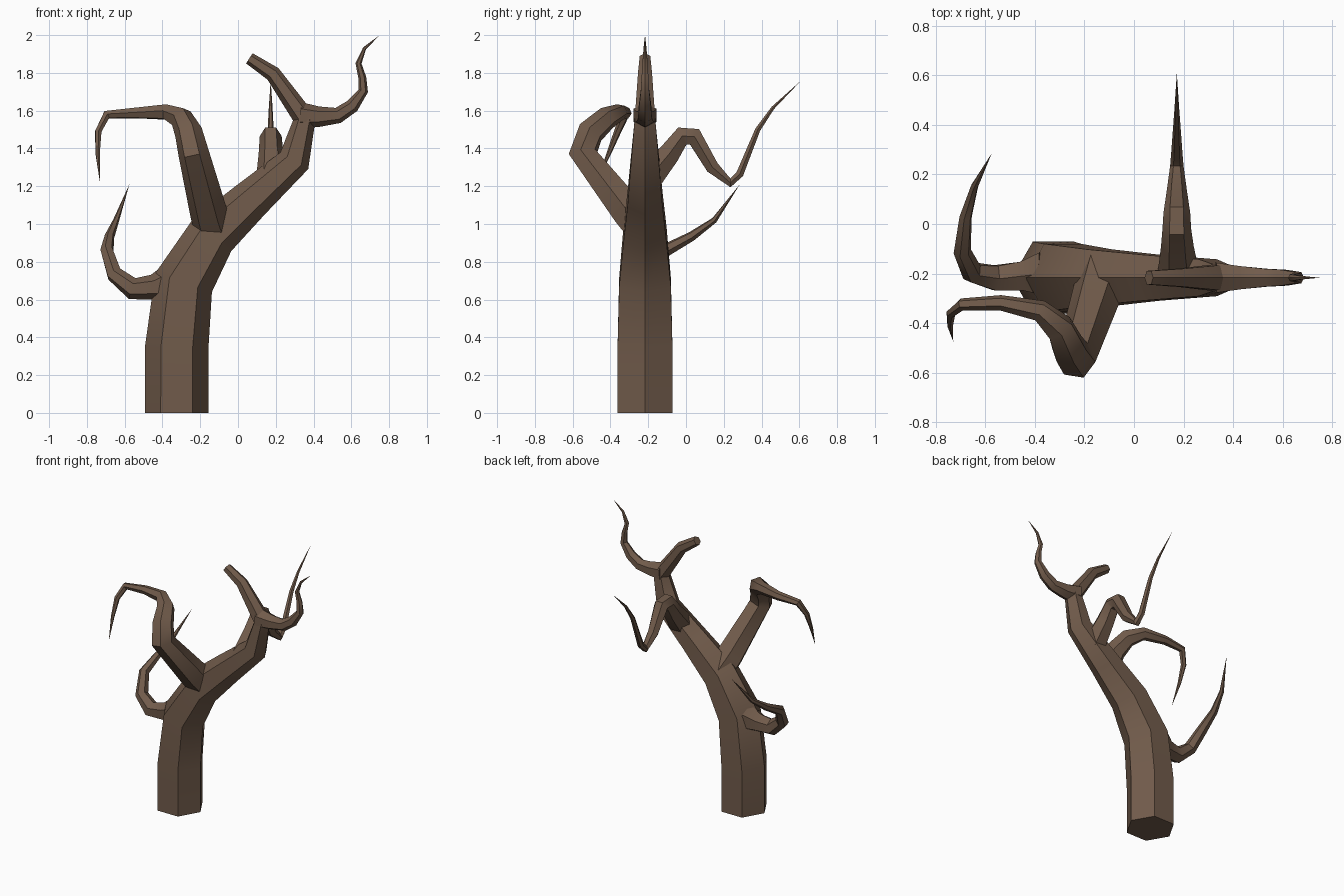
import bpy, bmesh, math
from mathutils import Vector

bark = bpy.data.materials.new("brown bark")
bark.diffuse_color = (0.165, 0.105, 0.07, 1)


def limb(name, pts, ref, sides=6):
    """Six-sided tapering tube through (x, y, z, radius) points; radius 0 ends in a spike."""
    P = [Vector(p[:3]) for p in pts]
    bm = bmesh.new()
    u, prev = Vector(ref), None
    for i, p in enumerate(pts):
        a = (P[i] - P[i - 1]).normalized() if i else Vector()
        b = (P[i + 1] - P[i]).normalized() if i < len(P) - 1 else Vector()
        t = (a + b).normalized()
        u = (u - t * u.dot(t)).normalized()
        v = t.cross(u)
        if p[3] == 0:
            tip = bm.verts.new(P[i])
            for k in range(sides):
                bm.faces.new((prev[k], prev[(k + 1) % sides], tip))
            prev = None
            break
        ring = []
        for k in range(sides):
            w = 2 * math.pi * k / sides
            ring.append(bm.verts.new(P[i] + p[3] * (u * math.cos(w) + v * math.sin(w))))
        if prev:
            for k in range(sides):
                j = (k + 1) % sides
                bm.faces.new((prev[k], prev[j], ring[j], ring[k]))
        else:
            bm.faces.new(ring[::-1])
        prev = ring
    if prev:
        bm.faces.new(prev)
    bmesh.ops.recalc_face_normals(bm, faces=bm.faces)
    me = bpy.data.meshes.new(name)
    bm.to_mesh(me)
    bm.free()
    me.materials.append(bark)
    ob = bpy.data.objects.new(name, me)
    bpy.context.collection.objects.link(ob)
    bpy.ops.object.select_all(action='DESELECT')
    ob.select_set(True)
    bpy.context.view_layer.objects.active = ob
    bpy.ops.object.shade_smooth_by_angle(angle=math.radians(35))
    return ob


Y = -0.217
# leaning trunk that ends in a sawn-off stub
limb("trunk", [(-0.325, Y, 0, .168), (-0.325, Y, .34, .168), (-0.288, Y, .69, .158),
               (-0.138, Y, .94, .132), (0.07, Y, 1.13, .107), (0.298, Y, 1.335, .086),
               (0.352, Y, 1.56, .062), (0.185, Y, 1.795, .042), (0.06, Y, 1.877, .032)], (1, 0, 0))

# big forward branch curling to the left
limb("front_branch", [(-0.12, -0.2, .95, .11), (-0.155, -0.30, 1.06, .1),
                      (-0.235, -0.545, 1.375, .082), (-0.262, -0.505, 1.485, .074),
                      (-0.30, -0.42, 1.56, .062), (-0.38, -0.35, 1.593, .044),
                      (-0.54, -0.318, 1.588, .031), (-0.695, -0.325, 1.578, .025),
                      (-0.74, -0.362, 1.49, .019), (-0.743, -0.41, 1.37, .012),
                      (-0.73, -0.475, 1.215, 0)], (1, 0, 0))

# low branch on the left sweeping to the back
limb("low_left_branch", [(-0.36, -0.2, .69, .1), (-0.45, -0.21, .665, .067),
                         (-0.56, -0.218, .658, .058), (-0.655, -0.195, .735, .045),
                         (-0.694, -0.11, .86, .036), (-0.68, 0.03, .935, .026),
                         (-0.645, 0.15, 1.02, .016), (-0.575, 0.285, 1.21, 0)], (0, 0, 1))

# branch arching over the back
limb("back_branch", [(0.18, -0.2, 1.24, .085), (0.175, -0.09, 1.37, .066),
                     (0.173, -0.02, 1.465, .058), (0.173, 0.045, 1.462, .054),
                     (0.173, 0.14, 1.30, .04), (0.173, 0.235, 1.218, .027),
                     (0.173, 0.285, 1.265, .023), (0.173, 0.38, 1.5, .016),
                     (0.173, 0.46, 1.615, .01), (0.173, 0.61, 1.76, 0)], (1, 0, 0))

# twisting right twig
limb("right_branch", [(0.33, Y, 1.575, .07), (0.43, Y, 1.568, .054), (0.53, Y, 1.575, .042),
                      (0.605, Y, 1.625, .037), (0.663, Y, 1.705, .026), (0.658, Y, 1.775, .021),
                      (0.638, Y, 1.85, .016), (0.67, Y, 1.93, .009), (0.75, Y, 2.0, 0)], (0, 0, 1))
